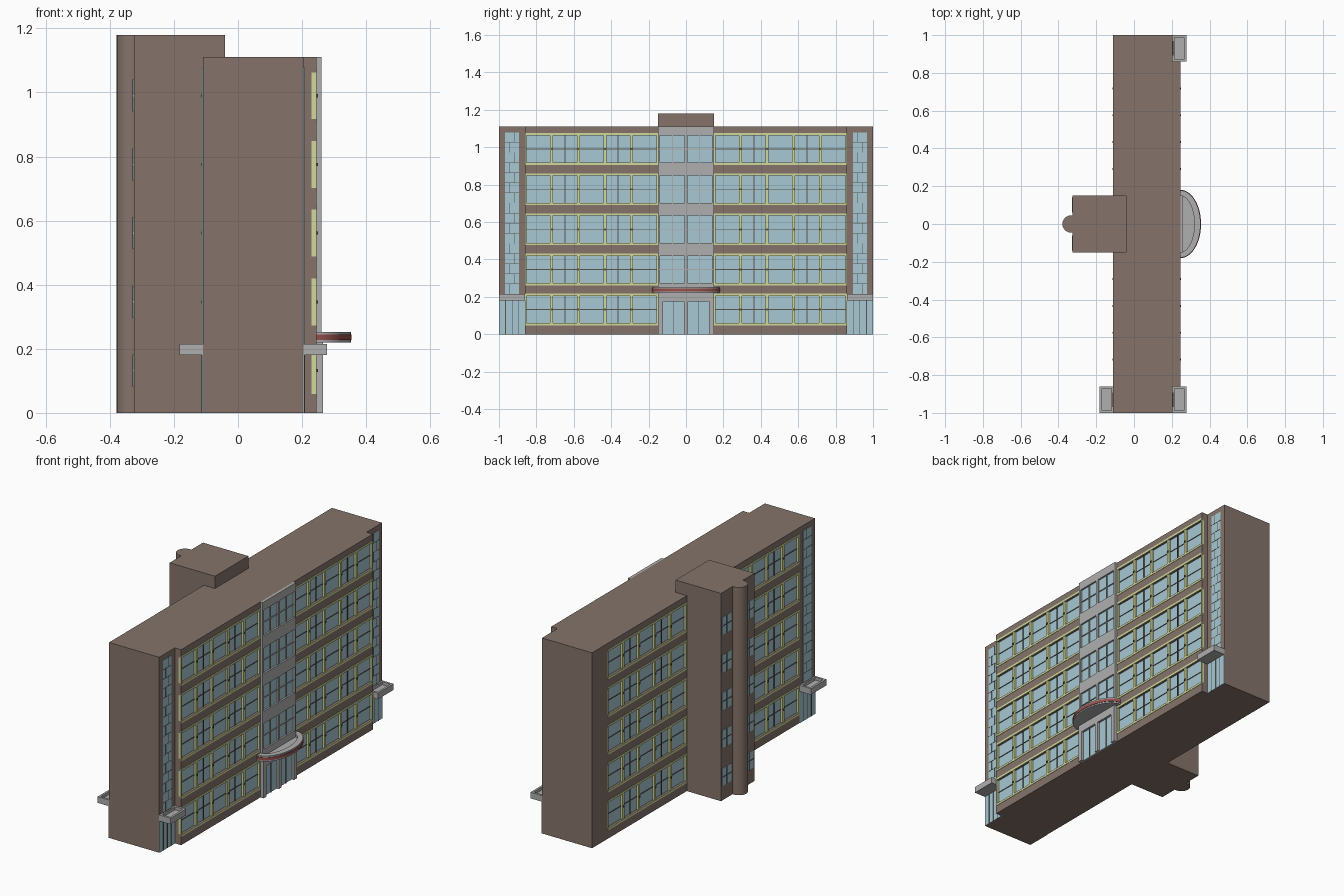
import bpy, bmesh, math

if "Cube" in bpy.data.objects:
    bpy.data.objects.remove(bpy.data.objects["Cube"])


def material(name, rgb):
    m = bpy.data.materials.new(name)
    m.diffuse_color = (*rgb, 1)
    m.use_nodes = True
    m.node_tree.nodes["Principled BSDF"].inputs["Base Color"].default_value = m.diffuse_color
    return m


BRICK = material("brown_brick", (0.235, 0.175, 0.147))
TRIM = material("pale_yellow", (0.64, 0.69, 0.33))
GLASS = material("blue_glass", (0.39, 0.58, 0.65))
STONE = material("grey_stone", (0.43, 0.43, 0.43))
DARK = material("dark_frame", (0.10, 0.09, 0.08))
RED = material("dull_red", (0.30, 0.08, 0.07))


def finish(name, bm, mat):
    bmesh.ops.recalc_face_normals(bm, faces=bm.faces)
    me = bpy.data.meshes.new(name)
    bm.to_mesh(me)
    bm.free()
    me.materials.append(mat)
    ob = bpy.data.objects.new(name, me)
    bpy.context.collection.objects.link(ob)
    return ob


def boxes(name, items, mat):
    """One mesh from boxes given as x0, x1, y0, y1, z0, z1."""
    bm = bmesh.new()
    for x0, x1, y0, y1, z0, z1 in items:
        vs = bmesh.ops.create_cube(bm, size=1)["verts"]
        for v in vs:
            v.co = (x0 if v.co.x < 0 else x1, y0 if v.co.y < 0 else y1,
                    z0 if v.co.z < 0 else z1)
    return finish(name, bm, mat)


def prism(name, points, offset, mat):
    bm = bmesh.new()
    face = bm.faces.new([bm.verts.new(p) for p in points])
    ext = bmesh.ops.extrude_face_region(bm, geom=[face])["geom"]
    bmesh.ops.translate(bm, vec=offset,
                        verts=[g for g in ext if isinstance(g, bmesh.types.BMVert)])
    return finish(name, bm, mat)


TOP, FRONT, BACK, END = 1.11, 0.245, -0.11, 0.205
DEPTH, RAIL = 0.016, 0.012
FLOORS = [(0.047 + 0.2145 * i, 0.217 + 0.2145 * i) for i in range(5)]

# Main block: comb profile with recessed window bands, and plain end blocks
right, left = [(FRONT, 0)], [(BACK, 0)]
for z0, z1 in FLOORS:
    a, b = z0 + RAIL, z1 - RAIL
    right += [(FRONT, a), (FRONT - DEPTH, a), (FRONT - DEPTH, b), (FRONT, b)]
    left += [(BACK, a), (BACK + DEPTH, a), (BACK + DEPTH, b), (BACK, b)]
outline = right + [(FRONT, TOP), (BACK, TOP)] + left[::-1]
prism("main_block", [(x, -0.86, z) for x, z in outline], (0, 1.72, 0), BRICK)
boxes("end_blocks", [(BACK, END, -1, -0.86, 0, TOP), (BACK, END, 0.86, 1, 0, TOP)], BRICK)

# Window bands on both long walls
trim, glass, dark = [], [], []
START, BAYS = 0.15, 5
PITCH = (0.86 - START) / BAYS


def put(target, wall, out, d0, d1, ya, yb, z0, z1):
    """Box measured by depth from a wall plane facing out (+1 or -1)."""
    xs = sorted((wall + out * d0, wall + out * d1))
    target.append((xs[0], xs[1], min(ya, yb), max(ya, yb), z0, z1))


for wall, out in ((FRONT, 1), (BACK, -1)):
    for s in (-1, 1):
        for z0, z1 in FLOORS:
            a, b = z0 + RAIL, z1 - RAIL
            zm = (a + b) / 2
            for r0, r1 in ((z0, a), (b, z1)):
                put(trim, wall, out, -0.001, 0.002, s * START, s * 0.86, r0, r1)
            for i in range(BAYS + 1):
                y = START + i * PITCH
                lo, hi = max(y - 0.008, START), min(y + 0.008, 0.86)
                put(trim, wall, out, -DEPTH, 0, s * lo, s * hi, a, b)
                if 0 < i < BAYS:
                    put(dark, wall, out, 0, 0.004, s * (y - 0.005), s * (y + 0.005), zm - 0.005, zm + 0.005)
            for i in range(BAYS):
                y0, y1 = START + i * PITCH + 0.008, START + (i + 1) * PITCH - 0.008
                ym = (y0 + y1) / 2
                put(glass, wall, out, -DEPTH, -0.012, s * y0, s * y1, a, b)
                put(dark, wall, out, -0.012, -0.009, s * y0, s * y1, zm - 0.002, zm + 0.002)
                if i % 2:
                    put(dark, wall, out, -0.012, -0.007, s * (ym - 0.002), s * (ym + 0.002), a, b)
boxes("window_trim", trim, TRIM)
boxes("window_glass", glass, GLASS)
boxes("window_bars_and_knobs", dark, DARK)

# Corner stair glazing, ground-floor glazing and tray canopies
glass, dark, tray = [], [], []
for wall, out, s in ((END, 1, -1), (END, 1, 1), (BACK, -1, -1)):
    put(glass, wall, out, 0, 0.002, s * 0.893, s * 0.968, 0.215, 1.08)
    put(glass, wall, out, 0, 0.002, s * 0.86, s, 0, 0.18)
    rows = 16
    h = (1.08 - 0.215) / rows
    for i in range(rows):
        z = 0.215 + i * h
        y = 0.918 if i % 2 else 0.943
        put(dark, wall, out, 0.002, 0.003, s * 0.893, s * 0.968, z - 0.001, z + 0.001)
        put(dark, wall, out, 0.002, 0.003, s * (y - 0.001), s * (y + 0.001), z, z + h)
    for i in range(1, 4):
        y = 0.86 + 0.035 * i
        put(dark, wall, out, 0.002, 0.004, s * (y - 0.0015), s * (y + 0.0015), 0, 0.18)
    put(tray, wall, out, 0, 0.072, s * 0.86, s, 0.18, 0.198)
    put(tray, wall, out, 0.06, 0.072, s * 0.86, s, 0.198, 0.215)
    put(tray, wall, out, 0, 0.01, s * 0.86, s, 0.198, 0.215)
    for ya, yb in ((0.86, 0.872), (0.988, 1)):
        put(tray, wall, out, 0.01, 0.06, s * ya, s * yb, 0.198, 0.215)
boxes("corner_glass", glass, GLASS)
boxes("corner_glass_bars", dark, DARK)
boxes("corner_canopies", tray, STONE)

# Central grey bay with paired windows
X1 = 0.26
bay = [(FRONT, X1, a, b, 0.2, TOP) for a, b in ((-0.15, -0.138), (-0.007, 0.007), (0.138, 0.15))]
glass = [(FRONT, 0.25, -0.138, 0.138, 0.2, TOP - 0.02)]
edges = [0.2] + [z for z0, z1 in FLOORS[1:] for z in (z0 + 0.012, z1 - 0.012)] + [TOP]
for za, zb in zip(edges[::2], edges[1::2]):
    bay += [(FRONT, X1, a, b, za, zb) for a, b in ((-0.138, -0.007), (0.007, 0.138))]
for z0, z1 in FLOORS[1:]:
    zm = (z0 + z1) / 2
    for a in (-0.138, 0.007):
        ym = a + 0.0655
        bay.append((0.25, 0.255, a, a + 0.131, zm - 0.002, zm + 0.002))
        bay.append((0.25, 0.255, ym - 0.002, ym + 0.002, z0 + 0.012, z1 - 0.012))

# Entrance below it
bay += [(FRONT, 0.265, a, b, 0, 0.2) for a, b in ((-0.15, -0.123), (-0.012, 0.012), (0.123, 0.15))]
bay += [(FRONT, 0.265, a, b, 0.175, 0.2) for a, b in ((-0.123, -0.012), (0.012, 0.123))]
bay.append((FRONT, 0.265, -0.15, 0.15, 0.2, 0.22))
glass += [(FRONT, 0.252, -0.123, 0.123, 0, 0.175)]
boxes("central_bay", bay, STONE)
boxes("central_glass", glass, GLASS)
boxes("door_bars", [(0.252, 0.256, y - 0.002, y + 0.002, 0, 0.175) for y in (-0.0675, 0.0675)], DARK)


# Half-oval entrance canopy with raised rim and coloured edge band
def arc(rx, ry, z, n=32):
    return [(FRONT + rx * math.cos(t), ry * math.sin(t), z)
            for t in (-math.pi / 2 + math.pi * i / n for i in range(n + 1))]


def ring(outer, inner, z):
    return arc(*outer, z) + arc(*inner, z)[::-1]


for name, pts, h, mat in (
        ("canopy_slab", arc(0.107, 0.178, 0.22), 0.015, STONE),
        ("canopy_rim", ring((0.107, 0.178), (0.075, 0.148), 0.235), 0.017, STONE),
        ("canopy_band", ring((0.110, 0.181), (0.106, 0.177), 0.228), 0.016, RED)):
    prism(name, pts, (0, 0, h), mat)
    o = bpy.context.collection.objects[name]
    bpy.context.view_layer.objects.active = o
    o.select_set(True)
    bpy.ops.object.shade_smooth_by_angle(angle=math.radians(30))
    o.select_set(False)

# Rear lift tower with round shaft and small windows
boxes("rear_tower", [(-0.325, -0.04, -0.15, 0.15, 0, 1.18)], BRICK)
shaft = prism("round_shaft", [(-0.333 + 0.046 * math.cos(2 * math.pi * i / 24),
                              0.046 * math.sin(2 * math.pi * i / 24), 0) for i in range(24)],
              (0, 0, 1.18), BRICK)
shaft.select_set(True)
bpy.context.view_layer.objects.active = shaft
bpy.ops.object.shade_smooth_by_angle(angle=math.radians(30))
glass, dark = [], []
for s in (-1, 1):
    for z0, z1 in FLOORS:
        zm = (z0 + z1) / 2
        put(glass, -0.325, -1, 0, 0.002, s * 0.06, s * 0.14, zm - 0.05, zm + 0.05)
        put(dark, -0.325, -1, 0.002, 0.004, s * 0.06, s * 0.14, zm - 0.002, zm + 0.002)
        put(dark, -0.325, -1, 0.002, 0.004, s * 0.098, s * 0.102, zm - 0.05, zm + 0.05)
boxes("tower_glass", glass, GLASS)
boxes("tower_window_bars", dark, DARK)
